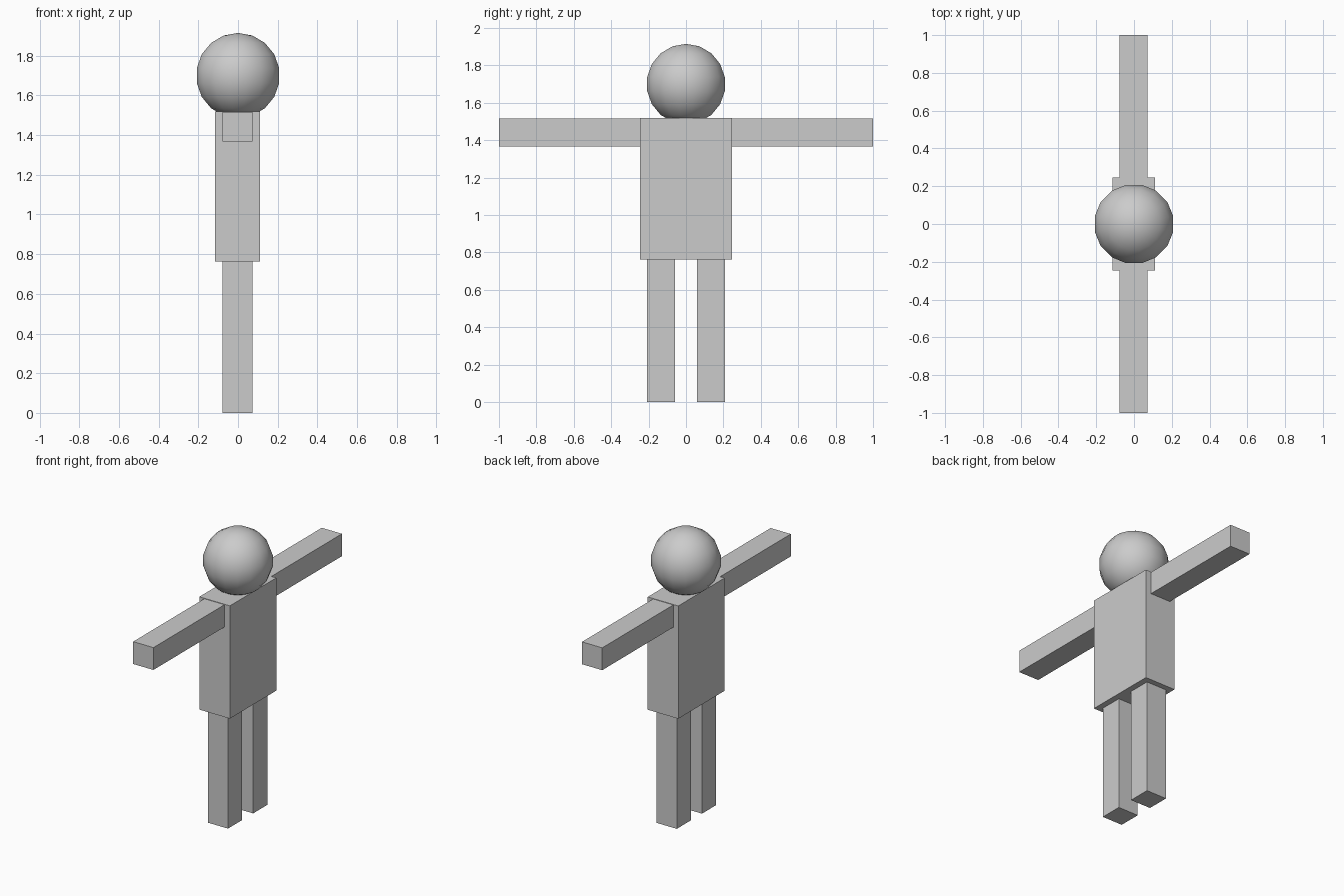
import bpy
import math

if "Cube" in bpy.data.objects:
    bpy.data.objects.remove(bpy.data.objects["Cube"])


def box(name, x, y, z):
    """Axis-aligned block from (min, max) ranges."""
    bpy.ops.mesh.primitive_cube_add(
        size=1, location=[(a + b) / 2 for a, b in (x, y, z)])
    ob = bpy.context.object
    ob.name = name
    ob.scale = [b - a for a, b in (x, y, z)]
    bpy.ops.object.transform_apply(location=False, rotation=False, scale=True)
    return ob


LIMB_X = (-0.078, 0.072)
HIP, SHOULDER = 0.763, 1.52

# Torso
box("torso", (-0.115, 0.112), (-0.246, 0.246), (HIP, SHOULDER))

# Arms and legs, one pair per side
for side, s in (("right", -1), ("left", 1)):
    box(f"{side}_arm", LIMB_X, sorted((s * 0.246, s * 1.0)), (1.367, 1.517))
    box(f"{side}_leg", LIMB_X, sorted((s * 0.058, s * 0.209)), (0, HIP))

# Head: low-poly ball sunk slightly into the torso
bpy.ops.mesh.primitive_uv_sphere_add(
    segments=16, ring_count=9, radius=0.215,
    location=(0, 0, 1.70), rotation=(0, 0, math.pi / 16))
head = bpy.context.object
head.name = "head"
bpy.ops.object.shade_smooth()
